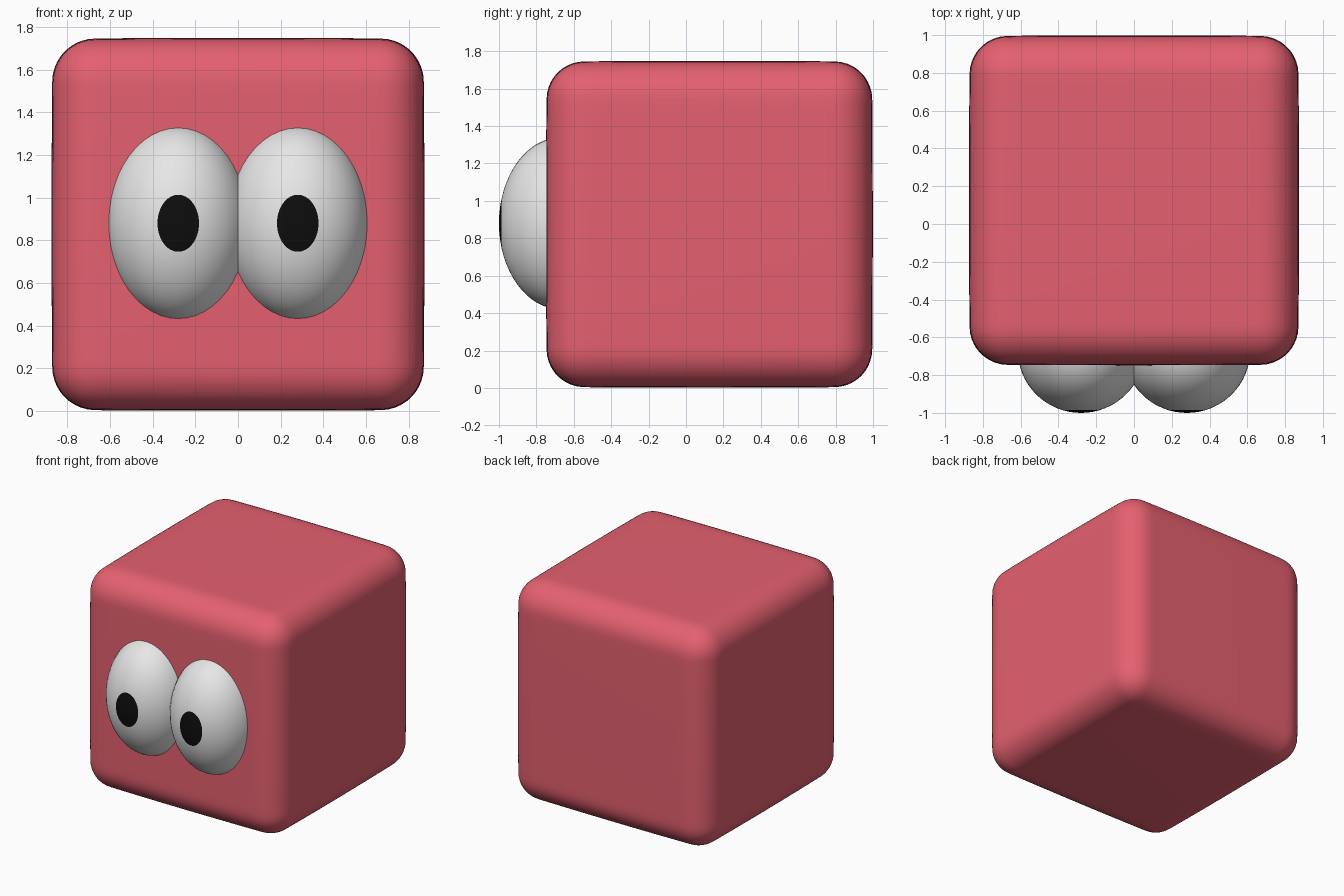
import bpy, bmesh, math
from mathutils import Vector

if "Cube" in bpy.data.objects:
    bpy.data.objects.remove(bpy.data.objects["Cube"])


def material(name, rgb):
    m = bpy.data.materials.new(name)
    m.diffuse_color = (*rgb, 1)
    m.use_nodes = True
    m.node_tree.nodes["Principled BSDF"].inputs["Base Color"].default_value = m.diffuse_color
    return m


red = material("soft red", (0.78, 0.118, 0.16))
white = material("white", (0.8, 0.8, 0.8))
black = material("black", (0.004, 0.004, 0.004))


def finish(bm, name, mats, location):
    for f in bm.faces:
        f.smooth = True
    me = bpy.data.meshes.new(name)
    bm.to_mesh(me)
    bm.free()
    for m in mats:
        me.materials.append(m)
    ob = bpy.data.objects.new(name, me)
    ob.location = location
    bpy.context.collection.objects.link(ob)
    return ob


# Body: rounded cube with very slightly bulging sides
HALF, RADIUS, BULGE = 0.865, 0.2, 0.01
bm = bmesh.new()
bmesh.ops.create_cube(bm, size=2)
bmesh.ops.subdivide_edges(bm, edges=bm.edges[:], cuts=39, use_grid_fill=True)
inner = HALF - RADIUS
for v in bm.verts:
    p = Vector([math.sin(c * math.pi / 2) * HALF for c in v.co])
    core = Vector([max(-inner, min(inner, c)) for c in p])
    q = core + (p - core).normalized() * RADIUS
    n = [min(1, abs(c) / HALF) for c in q]
    v.co = [q[i] * (1 + BULGE * (1 - n[i - 1] ** 2 / 2 - n[i - 2] ** 2 / 2))
            for i in range(3)]
finish(bm, "body", [red], (0, 0.125, 0.875))

# Eyes: egg-shaped balls with the pole forward; the front rings form the pupil
for side, x in (("left", -0.28), ("right", 0.28)):
    bm = bmesh.new()
    bmesh.ops.create_uvsphere(bm, u_segments=48, v_segments=32, radius=1)
    for f in bm.faces:
        f.material_index = 1 if f.calc_center_median().z > math.cos(math.radians(17)) else 0
    for v in bm.verts:
        a, b, c = v.co
        v.co = (a * 0.335, -c * 0.33, b * 0.46)
    bmesh.ops.recalc_face_normals(bm, faces=bm.faces[:])
    finish(bm, side + "_eye", [white, black], (x, -0.67, 0.88))
